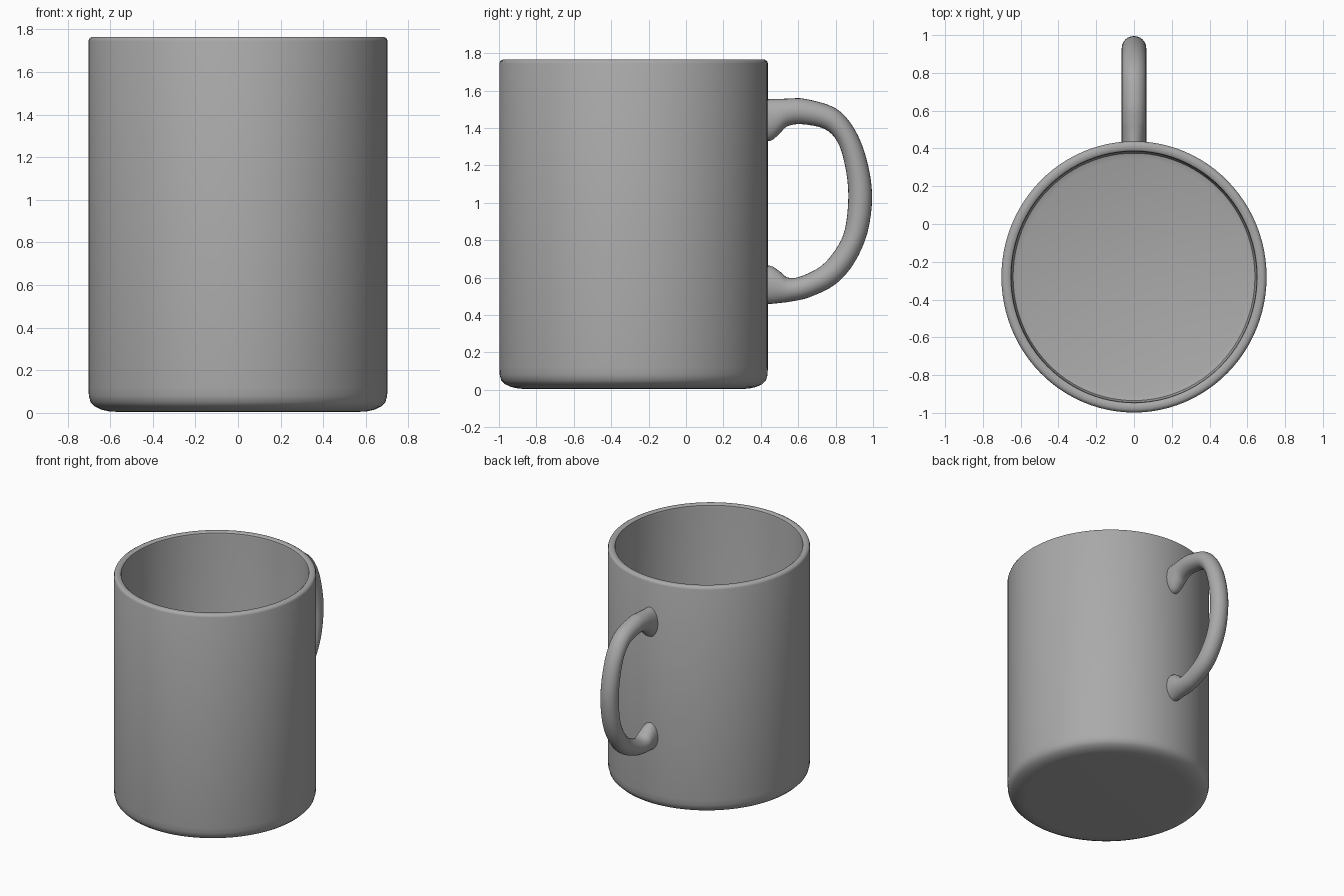
import bpy, bmesh, math
from mathutils import Vector

if "Cube" in bpy.data.objects:
    bpy.data.objects.remove(bpy.data.objects["Cube"])

clay = bpy.data.materials.new("plain grey")
clay.diffuse_color = (0.4, 0.4, 0.4, 1)
clay.use_nodes = True
clay.node_tree.nodes["Principled BSDF"].inputs["Base Color"].default_value = clay.diffuse_color


def make(name, rings, cap_angle):
    """Skin a list of point rings into one closed object."""
    bm = bmesh.new()
    loops = [[bm.verts.new(p) for p in r] for r in rings]
    n = len(loops[0])
    for a, b in zip(loops, loops[1:]):
        for i in range(n):
            j = (i + 1) % n
            bm.faces.new((a[i], a[j], b[j], b[i]))
    bm.faces.new(loops[0][::-1])
    bm.faces.new(loops[-1])
    bmesh.ops.recalc_face_normals(bm, faces=bm.faces[:])
    me = bpy.data.meshes.new(name)
    bm.to_mesh(me)
    bm.free()
    me.materials.append(clay)
    ob = bpy.data.objects.new(name, me)
    bpy.context.collection.objects.link(ob)
    bpy.ops.object.select_all(action='DESELECT')
    bpy.context.view_layer.objects.active = ob
    ob.select_set(True)
    bpy.ops.object.shade_smooth_by_angle(angle=math.radians(cap_angle))
    return ob


# Cup body: lathe profile (radius, height), underside -> wall -> rim -> inner floor
profile = [(0.56, 0.005), (0.60, 0.006), (0.64, 0.015), (0.672, 0.03), (0.692, 0.05),
           (0.70, 0.08), (0.702, 0.12), (0.702, 1.745), (0.697, 1.758), (0.685, 1.765),
           (0.662, 1.765), (0.652, 1.757), (0.649, 1.74), (0.649, 0.10), (0.64, 0.07),
           (0.61, 0.06)]
SEG = 96


def circle(r, z):
    ry = r * 0.718 / 0.702
    return [(r * math.cos(2 * math.pi * i / SEG),
             -0.28 + ry * math.sin(2 * math.pi * i / SEG), z) for i in range(SEG)]


make("cup_body", [circle(r, z) for r, z in profile], 40)

# Handle: matching outer and inner outline points (y, z) in the side plane
outer = [(0.41, 1.555), (0.45, 1.555), (0.50, 1.555), (0.55, 1.557), (0.64, 1.555), (0.80, 1.505),
         (0.90, 1.395), (0.965, 1.235), (0.995, 1.04), (0.97, 0.84), (0.90, 0.68),
         (0.80, 0.565), (0.66, 0.495), (0.56, 0.472), (0.51, 0.465), (0.46, 0.46), (0.41, 0.457)]
inner = [(0.41, 1.325), (0.46, 1.335), (0.505, 1.375), (0.545, 1.41), (0.62, 1.42), (0.74, 1.395),
         (0.81, 1.325), (0.85, 1.20), (0.868, 1.04), (0.85, 0.86), (0.80, 0.75),
         (0.72, 0.66), (0.61, 0.605), (0.545, 0.60), (0.505, 0.63), (0.46, 0.66), (0.41, 0.668)]


def smooth(pts, steps=4):
    """Catmull-Rom curve through the points."""
    p = [Vector(q) for q in pts]
    p = [2 * p[0] - p[1]] + p + [2 * p[-1] - p[-2]]
    out = []
    for a, b, c, d in zip(p, p[1:], p[2:], p[3:]):
        for s in range(steps):
            t = s / steps
            out.append(0.5 * (2 * b + (c - a) * t + (2 * a - 5 * b + 4 * c - d) * t * t
                              + (3 * b - a - 3 * c + d) * t ** 3))
    return out + [p[-2]]


rings = []
for o, i in zip(smooth(outer), smooth(inner)):
    mid, half = (o + i) / 2, (o - i) / 2
    ring = []
    for k in range(24):
        a = 2 * math.pi * k / 24
        q = mid + half * math.cos(a)
        ring.append((0.065 * math.sin(a), q.x, q.y))
    rings.append(ring)
make("handle", rings, 60)
